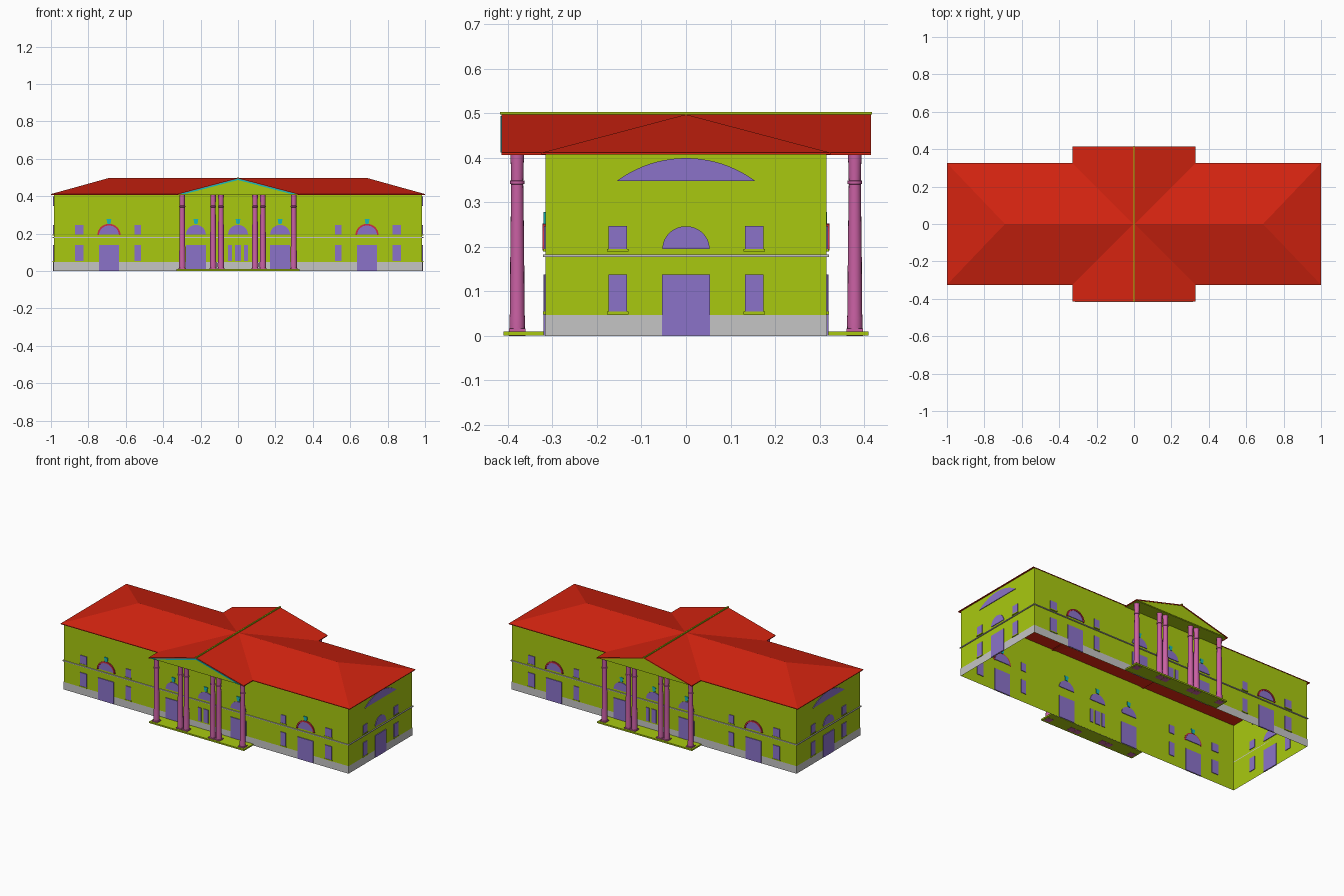
import bpy, bmesh, math
from mathutils import Vector

if "Cube" in bpy.data.objects:
    bpy.data.objects.remove(bpy.data.objects["Cube"])


def mat(name, r, g, b):
    m = bpy.data.materials.new(name)
    m.diffuse_color = (r, g, b, 1)
    m.use_nodes = True
    m.node_tree.nodes["Principled BSDF"].inputs["Base Color"].default_value = m.diffuse_color
    return m


LIME = mat("lime wall", 0.397, 0.584, 0.005)
RED = mat("red roof", 0.66, 0.017, 0.005)
PURPLE = mat("purple glazing", 0.258, 0.171, 0.584)
PINK = mat("pink column", 0.584, 0.117, 0.366)
GREY = mat("grey stone", 0.56, 0.56, 0.56)
TEAL = mat("teal trim", 0.01, 0.48, 0.50)
CRIMSON = mat("crimson arch", 0.60, 0.03, 0.06)

WX, WY = 0.985, 0.315      # wall half sizes
EAVE, RIDGE = 0.411, 0.497


def finish(bm, name, material, smooth=False):
    bmesh.ops.recalc_face_normals(bm, faces=bm.faces)
    me = bpy.data.meshes.new(name)
    bm.to_mesh(me)
    bm.free()
    me.materials.append(material)
    ob = bpy.data.objects.new(name, me)
    bpy.context.collection.objects.link(ob)
    if smooth:
        bpy.ops.object.select_all(action='DESELECT')
        ob.select_set(True)
        bpy.context.view_layer.objects.active = ob
        bpy.ops.object.shade_smooth_by_angle(angle=math.radians(35))
    return ob


def loft(bm, rings, caps=True):
    """Join closed rings of points with quads."""
    vs = [[bm.verts.new(p) for p in r] for r in rings]
    n = len(vs[0])
    for a, b in zip(vs, vs[1:]):
        for i in range(n):
            bm.faces.new((a[i], a[(i + 1) % n], b[(i + 1) % n], b[i]))
    if caps:
        bm.faces.new(vs[0][::-1])
        bm.faces.new(vs[-1])
    return vs


def rect(x0, x1, y0, y1):
    return [(x0, y0), (x1, y0), (x1, y1), (x0, y1)]


def box(bm, x0, x1, y0, y1, z0, z1, caps=True):
    loft(bm, [[(x, y, z) for x, y in rect(x0, x1, y0, y1)] for z in (z0, z1)], caps)


# Where a point on a facade (u along, d outward, z up) lies in space
SIDES = {
    "front": lambda u, d, z: Vector((u, -WY - d, z)),
    "back": lambda u, d, z: Vector((-u, WY + d, z)),
    "right": lambda u, d, z: Vector((WX + d, u, z)),
    "left": lambda u, d, z: Vector((-WX - d, -u, z)),
}


def plate(bm, side, outline, d0, d1):
    f = SIDES[side]
    loft(bm, [[f(u, d, z) for u, z in outline] for d in (d0, d1)])


def arc(c, z, r, h=None, n=16):
    h = h or r
    return [(c + r * math.cos(math.pi * i / n), z + h * math.sin(math.pi * i / n))
            for i in range(n + 1)]


# Wall shell, open below
bm = bmesh.new()
box(bm, -WX, WX, -WY, WY, 0, 0.413, caps=False)
finish(bm, "walls", LIME)

# Plinth band and string course
bm = bmesh.new()
box(bm, -WX - .002, WX + .002, -WY - .002, WY + .002, 0, 0.047, caps=False)
finish(bm, "plinth", GREY)
bm = bmesh.new()
for s, half in (("front", WX), ("back", WX), ("right", WY), ("left", WY)):
    plate(bm, s, rect(-half - .006, half + .006, 0.177, 0.182), 0, 0.006)
finish(bm, "string_course", GREY)

# Doors, windows, sills, arches and keystones
glass, sills, frames, keys = (bmesh.new() for _ in range(4))
LONG_WINDOWS = [(-.848, .045), (-.536, .035), (.536, .035), (.848, .045)]
SHORT_WINDOWS = [(-.153, .042), (.153, .042)]
for side in SIDES:
    is_long = side in ("front", "back")
    for c, w in LONG_WINDOWS if is_long else SHORT_WINDOWS:
        for z0, z1 in ((0.054, 0.138), (0.195, 0.246)):
            plate(glass, side, rect(c - w / 2, c + w / 2, z0, z1), -.004, .004)
            plate(sills, side, rect(c - w / 2 - .003, c + w / 2 + .003, z0 - .006, z0), 0, .006)
    for c in (-.69, -.225, .225, .69) if is_long else (0,):
        plate(glass, side, rect(c - .054, c + .054, 0.001, 0.138), -.004, .0045)
    for c in (-.69, -.225, 0, .225, .69) if is_long else (0,):
        outer = abs(c) > .5
        plate(glass, side, arc(c, 0.195, .053, .051), -.004, .004)
        if outer:
            plate(frames, side, arc(c, 0.192, .062, .06) + arc(c, 0.192, .053, .051)[::-1],
                  -.002, .007)
        if is_long and (side == "front" or not outer):
            d = .005 if side == "front" else .002
            plate(keys, side, [(c - .008, .25), (c + .008, .25), (c + .013, .278),
                               (c - .013, .278)], -.004, d)
    if is_long:
        # Triple light in the middle of the ground floor
        for c, w in ((-.042, .022), (0, .034), (.042, .022)):
            plate(glass, side, rect(c - w / 2, c + w / 2, 0.054, 0.138), -.004, .004)
    else:
        # Attic lunette
        R = (.155 ** 2 + .051 ** 2) / (2 * .051)
        a = math.asin(.155 / R)
        pts = [(R * math.sin(a - 2 * a * i / 20), 0.399 - R + R * math.cos(a - 2 * a * i / 20))
               for i in range(21)]
        plate(glass, side, pts, -.004, .004)
finish(glass, "doors_and_windows", PURPLE)
finish(sills, "window_sills", LIME)
finish(frames, "arch_frames", CRIMSON)
finish(keys, "keystones", TEAL)

# Hipped main roof, open below
bm = bmesh.new()
low, top = loft(bm, [[(x, y, z) for x, y in rect(-1, 1, -.325, .325)]
                     for z in (0.407, EAVE)], caps=False)
l, r = bm.verts.new((-.69, 0, RIDGE)), bm.verts.new((.69, 0, RIDGE))
for f in ((top[0], top[1], r, l), (top[1], top[2], r), (top[2], top[3], l, r), (top[3], top[0], l)):
    bm.faces.new(f)
finish(bm, "hip_roof", RED)

# Cross gable roof over both porticos
bm = bmesh.new()
section = [(-.33, .406), (.33, .406), (.33, EAVE), (0, .498), (-.33, EAVE)]
section = section[1:] + [section[0], (0, .493)]
loft(bm, [[(x, y, z) for x, z in section] for y in (-.414, .415)])
finish(bm, "gable_roof", RED)
bm = bmesh.new()
box(bm, -.004, .004, -.418, .418, .497, .503)
finish(bm, "ridge_bar", LIME)

# Pediments, soffits and portico floors at front and back
ped, floor = bmesh.new(), bmesh.new()
for s in (-1, 1):
    loft(ped, [[(-.315, y, .41), (.315, y, .41), (0, y, .493)] for y in (s * .404, s * .411)])
    y0, y1 = sorted((s * .315, s * .408))
    box(ped, -.322, .322, y0, y1, .407, .411)
    box(floor, -.328, .328, *sorted((s * .315, s * .41)), .001, .01)
finish(ped, "pediments", LIME)
finish(floor, "portico_floors", LIME)

# Teal rake trim on the front pediment
bm = bmesh.new()
for s in (-1, 1):
    loft(bm, [[(s * .315, y, .411), (0, y, .494), (0, y, .486), (s * .285, y, .411)]
              for y in (-.410, -.417)])
finish(bm, "pediment_trim", TEAL)

# Columns: square foot, tapered shaft, neck ring and capital
PROFILE = [(.0, .017), (.04, .0175), (.05, .0165), (.20, .0155), (.340, .0135), (.341, .0165),
           (.348, .0165), (.349, .0135), (.385, .0145), (.408, .0155)]
bm = bmesh.new()
for s in (-1, 1):
    for x in (-.298, -.133, -.091, .091, .133, .298):
        loft(bm, [[(x + r * math.cos(i * math.tau / 16), s * .379 + r * math.sin(i * math.tau / 16), z)
                   for i in range(16)] for z, r in PROFILE])
        box(bm, x - .019, x + .019, s * .379 - .019, s * .379 + .019, 0, .016)
finish(bm, "columns", PINK, smooth=True)
